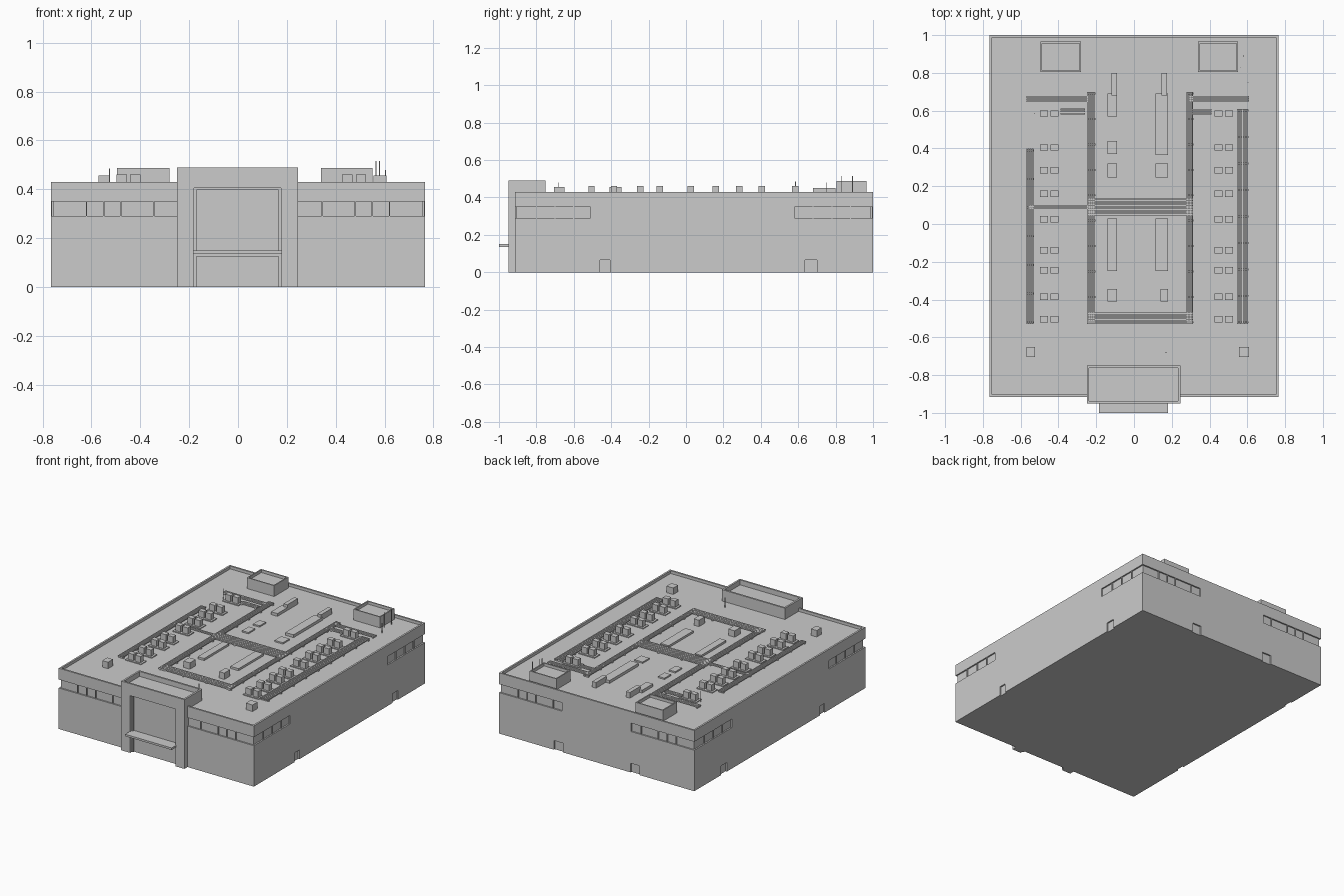
import bpy, bmesh
from mathutils import Vector

if "Cube" in bpy.data.objects:
    bpy.data.objects.remove(bpy.data.objects["Cube"])

ROOF = 0.41


def finish(name, bm):
    bmesh.ops.recalc_face_normals(bm, faces=bm.faces)
    me = bpy.data.meshes.new(name)
    bm.to_mesh(me)
    bm.free()
    ob = bpy.data.objects.new(name, me)
    bpy.context.collection.objects.link(ob)
    return ob


def add_box(bm, x0, x1, y0, y1, z0, z1):
    vs = bmesh.ops.create_cube(bm, size=1)['verts']
    for v in vs:
        v.co = Vector((x1 if v.co.x > 0 else x0,
                       y1 if v.co.y > 0 else y0,
                       z1 if v.co.z > 0 else z0))
    return vs


def boxes(name, items):
    bm = bmesh.new()
    for b in items:
        add_box(bm, *b)
    return finish(name, bm)


def tray(name, b, rim, depth):
    """Block with a raised parapet rim round a sunken roof."""
    bm = bmesh.new()
    add_box(bm, *b)
    bm.normal_update()
    top = max(bm.faces, key=lambda f: f.calc_center_median().z)
    bmesh.ops.inset_region(bm, faces=[top], thickness=rim)
    ret = bmesh.ops.extrude_face_region(bm, geom=[top])
    moved = [g for g in ret['geom'] if isinstance(g, bmesh.types.BMVert)]
    bmesh.ops.translate(bm, verts=moved, vec=(0, 0, -depth))
    if top.is_valid:
        bmesh.ops.delete(bm, geom=[top], context='FACES')
    return finish(name, bm)


def prism(bm, pts, z0, z1):
    lo = [bm.verts.new((x, y, z0)) for x, y in pts]
    hi = [bm.verts.new((x, y, z1)) for x, y in pts]
    n = len(pts)
    bm.faces.new(lo)
    bm.faces.new(hi)
    for i in range(n):
        j = (i + 1) % n
        bm.faces.new((lo[i], lo[j], hi[j], hi[i]))


def cut(ob, cutter):
    cutter.hide_render = True
    m = ob.modifiers.new("cut", 'BOOLEAN')
    m.operation = 'DIFFERENCE'
    m.solver = 'EXACT'
    m.object = cutter
    bpy.context.view_layer.objects.active = ob
    bpy.ops.object.modifier_apply(modifier=m.name)
    bpy.data.objects.remove(cutter)


# Main building with parapet
W, F, B = 0.765, -0.915, 1.0
D = 0.01
building = tray("building", (-W, W, F, B, 0, 0.43), 0.018, 0.43 - ROOF)

# Corner window bands (L-shaped recesses) and small door recesses
bm = bmesh.new()
for s in (-1, 1):
    for ye, yi, d, xi in ((F, -0.51, -1, 0.24), (B, 0.58, 1, 0.27)):
        o = 0.1
        prism(bm, [(s * xi, ye + d * o), (s * (W + o), ye + d * o), (s * (W + o), yi),
                   (s * (W - D), yi), (s * (W - D), ye - d * D), (s * xi, ye - d * D)], 0.29, 0.35)
    for y0, y1 in ((-0.46, -0.405), (0.635, 0.70)):
        xs = sorted((s * (W - D), s * (W + 0.1)))
        add_box(bm, xs[0], xs[1], y0, y1, -0.1, 0.065)
    add_box(bm, s * 0.30 - 0.035, s * 0.30 + 0.035, B - D, B + 0.1, -0.1, 0.065)
cut(building, finish("recess_cutter", bm))

# Window mullions
bars = []
t = 0.003
for s in (-1, 1):
    for a in (0.345, 0.48, 0.55, 0.62):
        bars.append((s * a - t, s * a + t, F + 0.002, F + D + 0.002, 0.29, 0.35))
        bars.append((s * a - t, s * a + t, B - D - 0.002, B - 0.002, 0.29, 0.35))
    xs = sorted((s * (W - D - 0.002), s * (W - 0.002)))
    for y in (-0.80, -0.70, -0.60, 0.68, 0.78, 0.88):
        bars.append((xs[0], xs[1], y - t, y + t, 0.29, 0.35))
boxes("window_mullions", bars)

# Entrance portal with recessed opening, frame and canopy
portal = tray("entrance_portal", (-0.25, 0.245, -0.95, -0.75, 0, 0.49), 0.018, 0.035)
cut(portal, boxes("opening_cutter", [(-0.18, 0.175, -1.1, -0.92, -0.1, 0.405)]))
boxes("entrance_frame", [(-0.18, -0.17, -0.932, -0.918, 0, 0.405),
                         (0.165, 0.175, -0.932, -0.918, 0, 0.405),
                         (-0.17, 0.165, -0.932, -0.918, 0.397, 0.405),
                         (-0.17, 0.165, -0.932, -0.918, 0.125, 0.135)])
boxes("entrance_canopy", [(-0.185, 0.18, -1.0, -0.919, 0.136, 0.15)])

# Roof access houses
for name, x0, x1 in (("left_roof_house", -0.495, -0.28), ("right_roof_house", 0.34, 0.55)):
    tray(name, (x0, x1, 0.805, 0.965, ROOF, 0.487), 0.012, 0.02)

# Rows of paired cooling units on base plates
bm = bmesh.new()
for y in (-0.505, -0.385, -0.245, -0.14, 0.025, 0.16, 0.285, 0.405, 0.585):
    for cx in (-0.448, 0.475):
        add_box(bm, cx - 0.063, cx + 0.063, y - 0.03, y + 0.03, ROOF, 0.416)
        for dx in (-0.028, 0.028):
            add_box(bm, cx + dx - 0.021, cx + dx + 0.021, y - 0.017, y + 0.017, 0.416, 0.46)
finish("cooling_units", bm)

# Low ducts and skylights in the middle of the roof
L, R = (-0.14, -0.09), (0.115, 0.18)
boxes("roof_ducts", [(*L, 0.57, 0.69, ROOF, 0.43), (*R, 0.365, 0.69, ROOF, 0.43),
                     (*L, 0.37, 0.44, ROOF, 0.42), (*L, 0.245, 0.32, ROOF, 0.42),
                     (*R, 0.245, 0.32, ROOF, 0.42),
                     (*L, -0.25, 0.03, ROOF, 0.425), (*R, -0.25, 0.03, ROOF, 0.425)])

# Taller vents and single roof boxes
boxes("roof_vents", [(-0.12, -0.09, 0.68, 0.80, ROOF, 0.45), (0.145, 0.175, 0.68, 0.80, ROOF, 0.45),
                     (-0.14, -0.09, -0.41, -0.345, ROOF, 0.455), (0.14, 0.18, -0.41, -0.345, ROOF, 0.455),
                     (-0.57, -0.525, -0.705, -0.65, ROOF, 0.456), (0.555, 0.608, -0.705, -0.65, ROOF, 0.456)])

# Bundles of parallel pipes: x0, x1, y0, y1, count
runs = [(-0.25, -0.205, -0.53, 0.70, 4), (0.278, 0.315, -0.53, 0.70, 4),
        (-0.25, 0.31, 0.045, 0.14, 7), (-0.25, 0.31, -0.53, -0.465, 5),
        (-0.56, -0.25, 0.08, 0.10, 2), (-0.57, -0.53, -0.53, 0.40, 4),
        (0.545, 0.607, -0.53, 0.61, 5), (-0.57, -0.25, 0.645, 0.68, 3),
        (0.29, 0.61, 0.648, 0.68, 3), (-0.39, -0.26, 0.58, 0.615, 3),
        (0.31, 0.41, 0.58, 0.612, 3)]
bm = bmesh.new()
for x0, x1, y0, y1, n in runs:
    along_x = (x1 - x0) > (y1 - y0)
    a, b = (y0, y1) if along_x else (x0, x1)
    step = (b - a) / n
    for i in range(n):
        p, q = a + step * i, a + step * (i + 0.72)
        if along_x:
            add_box(bm, x0, x1, p, q, 0.416, 0.425)
        else:
            add_box(bm, p, q, y0, y1, 0.417, 0.426)
    # cross supports under the bundle
    c, d = (x0, x1) if along_x else (y0, y1)
    k = max(2, int((d - c) / 0.12))
    for i in range(k):
        m = c + 0.01 + (d - c - 0.02) * i / (k - 1)
        if along_x:
            add_box(bm, m - 0.005, m + 0.005, y0, y1, ROOF, 0.417)
        else:
            add_box(bm, x0, x1, m - 0.005, m + 0.005, ROOF, 0.418)
finish("pipe_bundles", bm)

# Thin masts
boxes("masts", [(x - 0.002, x + 0.002, y - 0.002, y + 0.002, ROOF, z) for x, y, z in
                ((0.565, 0.83, 0.515), (0.58, 0.89, 0.515), (0.603, 0.75, 0.48),
                 (-0.525, 0.585, 0.485), (0.17, -0.68, 0.48))])
